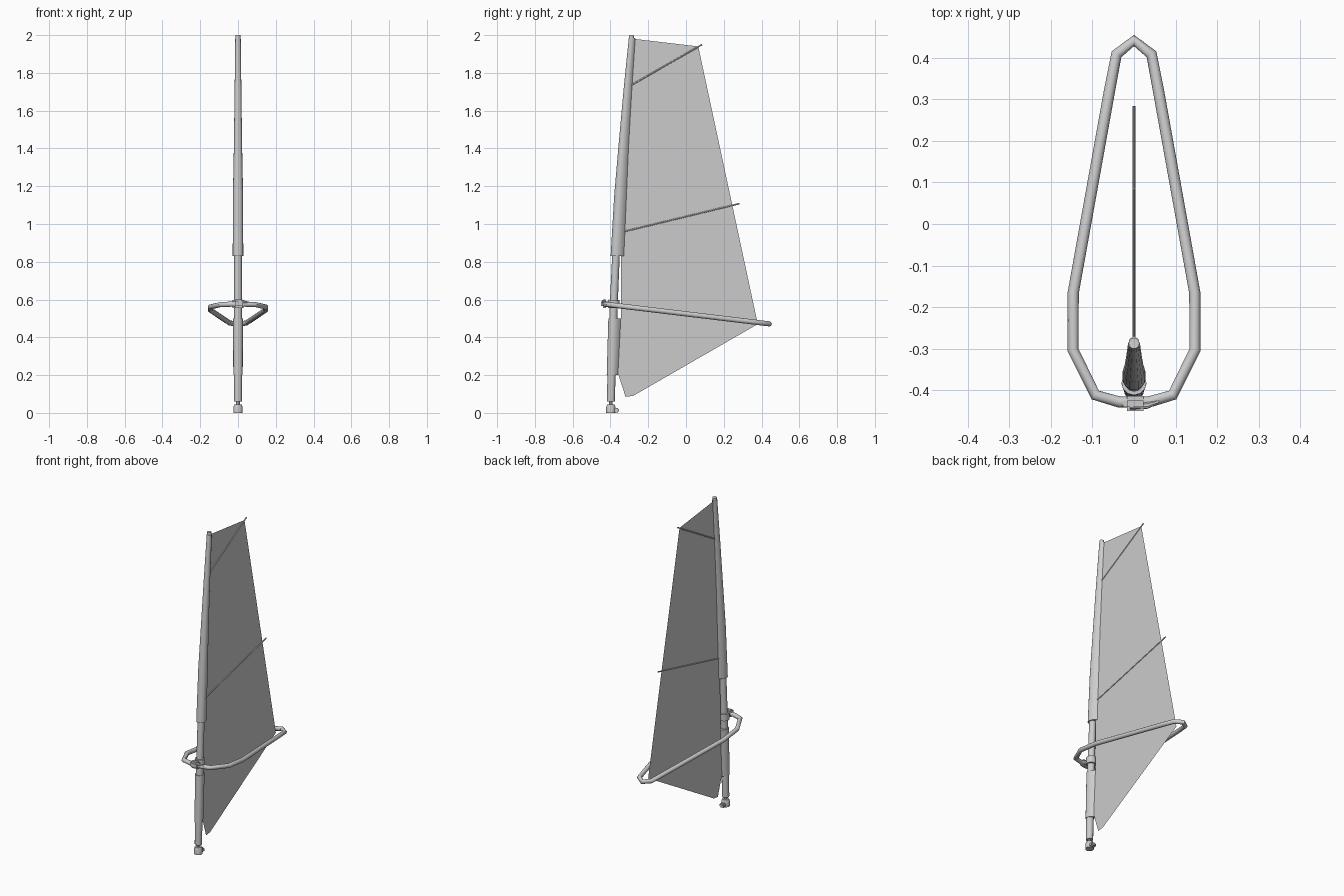
import bpy, bmesh, math
from mathutils import Vector

cube = bpy.data.objects.get("Cube")
if cube:
    bpy.data.objects.remove(cube)

grey = bpy.data.materials.new("light grey")
grey.use_nodes = True
grey.diffuse_color = (0.6, 0.6, 0.6, 1)
grey.node_tree.nodes["Principled BSDF"].inputs["Base Color"].default_value = (0.6, 0.6, 0.6, 1)


def finish(name, bm, angle=40):
    if len(bm.faces) > 1:
        bmesh.ops.recalc_face_normals(bm, faces=bm.faces[:])
    mesh = bpy.data.meshes.new(name)
    bm.to_mesh(mesh)
    bm.free()
    mesh.materials.append(grey)
    ob = bpy.data.objects.new(name, mesh)
    bpy.context.collection.objects.link(ob)
    bpy.ops.object.select_all(action='DESELECT')
    ob.select_set(True)
    bpy.context.view_layer.objects.active = ob
    bpy.ops.object.shade_smooth_by_angle(angle=math.radians(angle))
    return ob


def loft(name, rings, closed=False):
    """Skin a list of equal-length point rings."""
    bm = bmesh.new()
    loops = [[bm.verts.new(p) for p in ring] for ring in rings]
    n = len(loops[0])
    for i in range(len(loops) if closed else len(loops) - 1):
        a, b = loops[i], loops[(i + 1) % len(loops)]
        for j in range(n):
            k = (j + 1) % n
            bm.faces.new((a[j], a[k], b[k], b[j]))
    if not closed:
        bm.faces.new(loops[0])
        bm.faces.new(loops[-1])
    return finish(name, bm)


def tube(name, path, radii, closed=False, sides=12):
    """Round tube along a path with a radius for each point."""
    pts = [Vector(p) for p in path]
    rings = []
    for i, p in enumerate(pts):
        last = len(pts) - 1
        before = pts[i - 1] if i or closed else p
        after = pts[(i + 1) % len(pts)] if i < last or closed else p
        d = ((p - before).normalized() + (after - p).normalized()).normalized()
        ref = Vector((1, 0, 0)) if not closed else Vector((0, 0, 1))
        u = (ref - d * ref.dot(d)).normalized()
        v = d.cross(u)
        rings.append([p + radii[i] * (u * math.cos(t) + v * math.sin(t))
                      for t in (math.tau * j / sides for j in range(sides))])
    return loft(name, rings, closed)


def mast_y(z):
    return -0.399 + 0.018 * z + 0.019 * z * z


def sleeve(name, levels):
    """Teardrop pocket round the mast: (height, radius, tail length)."""
    rings = []
    for z, r, tail in levels:
        y = mast_y(z)
        arc = [math.pi + math.pi * j / 8 for j in range(9)]
        ring = [(r * math.cos(t), y + r * math.sin(t), z) for t in arc]
        ring += [(r * 0.7, y + tail * 0.6, z), (0, y + tail, z), (-r * 0.7, y + tail * 0.6, z)]
        rings.append(ring)
    return loft(name, rings)


def block(name, centre, size, bevel):
    bm = bmesh.new()
    bmesh.ops.create_cube(bm, size=1)
    for v in bm.verts:
        v.co = Vector(c + s * x for c, s, x in zip(centre, size, v.co))
    bmesh.ops.bevel(bm, geom=bm.edges[:], offset=bevel, segments=2, affect='EDGES')
    return finish(name, bm)


# Curved mast, tapering to the tip
heights = [0.06, 0.3, 0.58, 0.83, 1.15, 1.45, 1.75, 2.0]
tube("mast", [(0, mast_y(z), z) for z in heights],
     [0.021, 0.022, 0.021, 0.02, 0.018, 0.016, 0.014, 0.013])

# Sail pockets above and below the boom opening
sleeve("upper_mast_sleeve", [(0.83, 0.028, 0.042), (1.15, 0.027, 0.038), (1.4, 0.022, 0.032),
                             (1.7, 0.018, 0.026), (1.985, 0.0145, 0.02)])
sleeve("lower_mast_sleeve", [(0.2, 0.025, 0.034), (0.5, 0.026, 0.04)])

# Flat sail
outline = [(-0.275, 1.98), (0.065, 1.94), (0.38, 0.47), (-0.28, 0.09), (-0.32, 0.085),
           (-0.357, 0.2), (-0.367, 0.2), (-0.352, 0.5), (-0.345, 0.5), (-0.343, 0.83),
           (-0.335, 1.15), (-0.31, 1.6)]
bm = bmesh.new()
bm.faces.new([bm.verts.new((0, y, z)) for y, z in outline])
finish("sail", bm)

# Battens
for label, a, b in (("upper", (-0.29, 1.735), (0.085, 1.95)), ("lower", (-0.33, 0.96), (0.283, 1.108))):
    tube(label + "_batten", [(0, *a), (0, *b)], [0.004, 0.004], sides=8)

# Wishbone boom: one side mirrored into a closed loop sloping aft
half = [(0.042, 0.408), (0.058, 0.325), (0.146, -0.165), (0.147, -0.302), (0.093, -0.411), (0.035, -0.428)]
loop = [(0, 0.441)] + half + [(-x, y) for x, y in reversed(half)]
tube("boom", [(x, y, 0.577 - 0.12 * (y + 0.44)) for x, y in loop], [0.0135] * len(loop), closed=True)

# Boom head and mast clamp
block("boom_head", (0.003, -0.432, 0.578), (0.06, 0.036, 0.044), 0.01)
tube("mast_clamp", [(0, mast_y(z), z) for z in (0.555, 0.598)], [0.03, 0.03])
tube("clamp_lever", [(-0.01, -0.438, 0.59), (0.03, -0.437, 0.588), (0.06, -0.427, 0.583)],
     [0.008, 0.008, 0.005], sides=8)

# Mast foot: round cup, pin and aft toe
tube("mast_foot", [(0, -0.398, z) for z in (0, 0.03, 0.045)], [0.025, 0.025, 0.02])
tube("foot_pin", [(0, -0.398, 0.04), (0, -0.398, 0.065)], [0.01, 0.01], sides=8)
block("foot_toe", (0, -0.375, 0.014), (0.032, 0.04, 0.026), 0.006)
